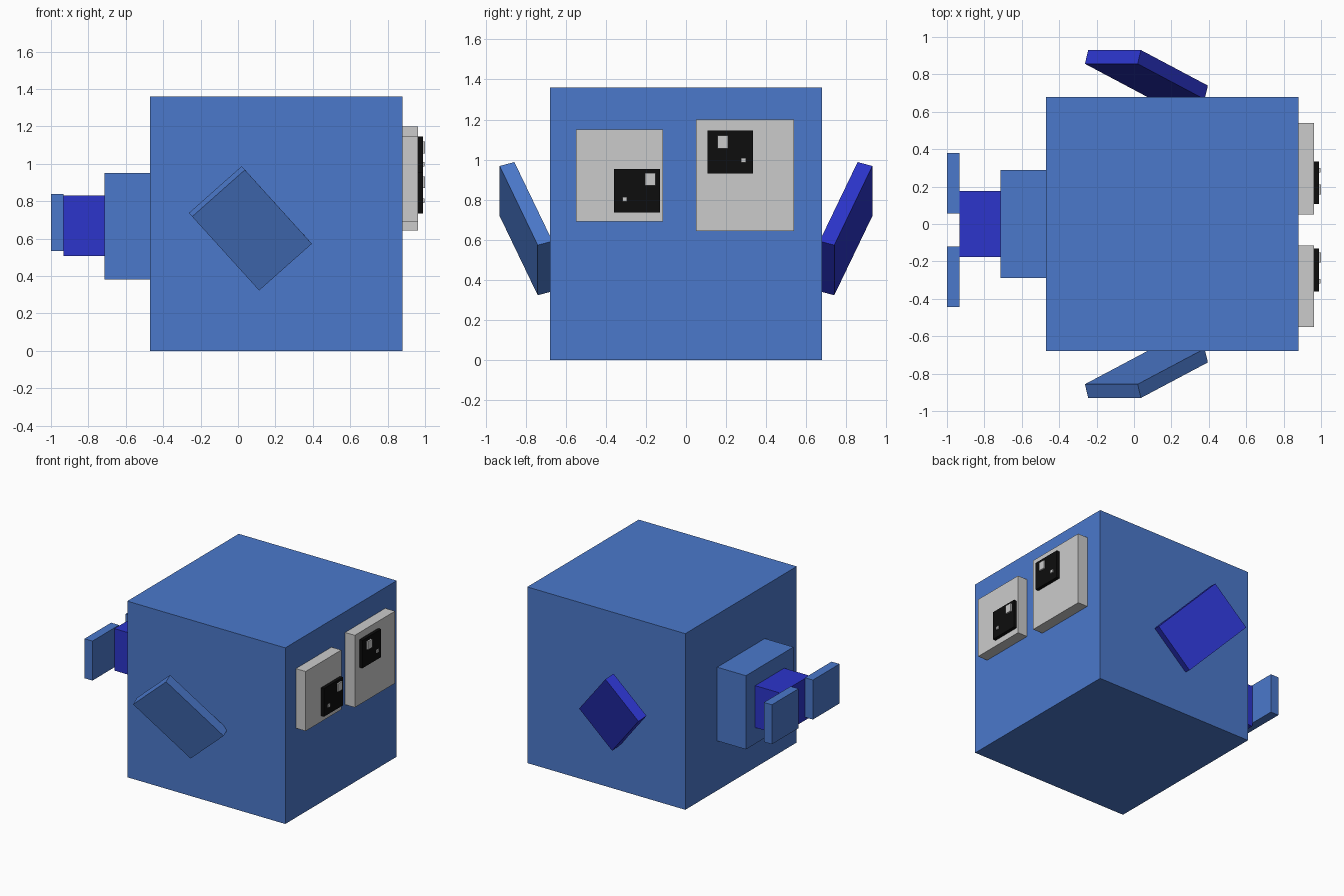
import bpy
from mathutils import Vector, Matrix

if "Cube" in bpy.data.objects:
    bpy.data.objects.remove(bpy.data.objects["Cube"])


def material(name, color):
    m = bpy.data.materials.new(name)
    m.diffuse_color = (*color, 1)
    m.use_nodes = True
    m.node_tree.nodes["Principled BSDF"].inputs["Base Color"].default_value = m.diffuse_color
    return m


BLUE = material("blue", (0.07, 0.19, 0.60))
DARK = material("dark_blue", (0.025, 0.035, 0.60))
BLACK = material("black", (0.004, 0.004, 0.004))


def place_cube(name, matrix, mat=None):
    bpy.ops.mesh.primitive_cube_add(size=1)
    ob = bpy.context.object
    ob.name = name
    ob.data.transform(matrix)
    if matrix.determinant() < 0:
        ob.data.flip_normals()
    if mat:
        ob.data.materials.append(mat)
    return ob


def box(name, x, y, z, mat=None):
    lo, hi = Vector((x[0], y[0], z[0])), Vector((x[1], y[1], z[1]))
    size = Matrix.Diagonal((*(hi - lo), 1))
    return place_cube(name, Matrix.Translation((lo + hi) / 2) @ size, mat)


# Body
box("body", (-0.47, 0.88), (-0.68, 0.68), (0, 1.36), BLUE)

# Tail: stepped stalk and two end lobes
box("tail_base", (-0.715, -0.47), (-0.29, 0.29), (0.383, 0.952), BLUE)
box("tail_middle", (-0.932, -0.715), (-0.177, 0.177), (0.508, 0.832), DARK)
box("tail_lobe_right", (-1.0, -0.932), (-0.445, -0.12), (0.533, 0.838), BLUE)
box("tail_lobe_left", (-1.0, -0.932), (0.055, 0.38), (0.533, 0.838), BLUE)

# Eyes: white block, pupil, large and small highlight (y range, z range)
eyes = {
    "right": [((-0.55, -0.115), (0.69, 1.15)), ((-0.36, -0.13), (0.735, 0.953)),
              ((-0.205, -0.153), (0.87, 0.933)), ((-0.318, -0.294), (0.79, 0.814))],
    "left": [((0.05, 0.54), (0.643, 1.2)), ((0.107, 0.335), (0.93, 1.146)),
             ((0.158, 0.21), (1.056, 1.12)), ((0.275, 0.299), (0.985, 1.009))],
}
layers = [("eye_white", (0.88, 0.963), None), ("pupil", (0.963, 0.988), BLACK),
          ("large_highlight", (0.98, 1.0), None), ("small_highlight", (0.98, 0.996), None)]
for side, parts in eyes.items():
    for (part, x, mat), (y, z) in zip(layers, parts):
        box(f"{part}_{side}", x, y, z, mat)

# Side fins: a tilted slab, mirrored across the body
along = Vector((0.358, 0.19, -0.395))
across = Vector((0.282, 0, 0.25))
inward = across.cross(along).normalized() * 0.078
centre = Vector((0.075, -0.835, 0.6455)) + inward / 2
slab = Matrix((along, across, inward)).transposed().to_4x4()
slab.translation = centre
place_cube("side_fin_right", slab, BLUE)
place_cube("side_fin_left", Matrix.Diagonal((1, -1, 1, 1)) @ slab, DARK)
